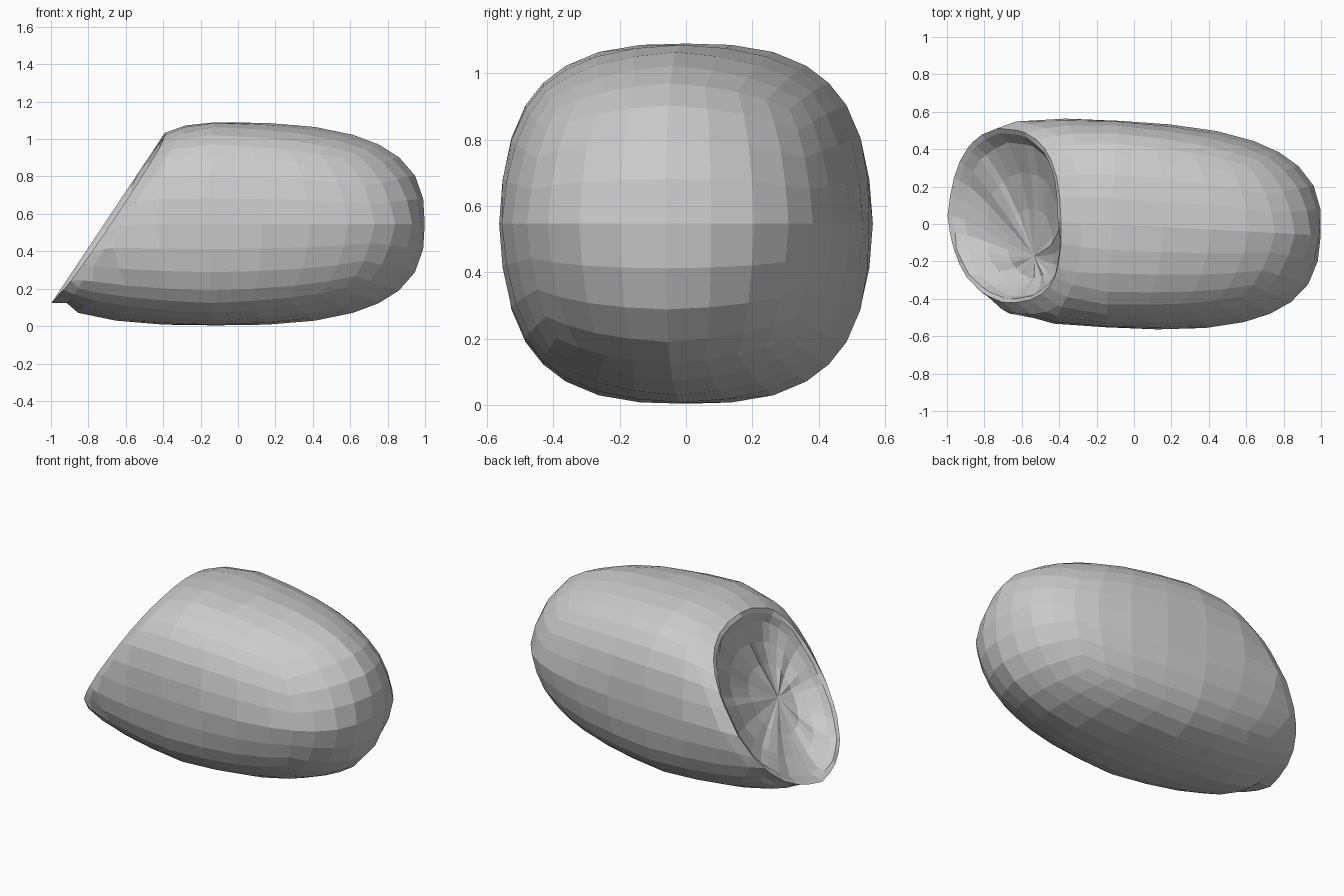
import bpy, bmesh, random
from mathutils import Vector, Matrix

if "Cube" in bpy.data.objects:
    bpy.data.objects.remove(bpy.data.objects["Cube"])

random.seed(3)
HALF = Vector((1.12, 0.553, 0.543))      # half sizes of the uncut pod
CENTRE = Vector((-0.12, 0.0, 0.547))
POWER = 2.8                              # squareness of the pod
LOW = Vector((-1.0, 0.0, 0.12))          # lowest point of the slanted opening
INWARD = Vector((0.832, 0.0, -0.555)).normalized()


def squircle(v):
    r = sum(abs(c) ** POWER for c in v) ** (1 / POWER)
    u = v / r
    soft = 1 - 0.19 * abs(u.x * u.y * u.z)      # rounder corners
    return Vector([c * h * soft for c, h in zip(u, HALF)])


bm = bmesh.new()

# Pod body: gridded cube rounded into a squarish egg, turned slightly
bmesh.ops.create_cube(bm, size=2)
bmesh.ops.subdivide_edges(bm, edges=bm.edges[:], cuts=7, use_grid_fill=True)
yaw = Matrix.Rotation(-0.055, 3, 'Z')
for v in bm.verts:
    v.co = yaw @ squircle(v.co) + CENTRE


def slice_pod(point, clear):
    geom = bm.verts[:] + bm.edges[:] + bm.faces[:]
    bmesh.ops.bisect_plane(bm, geom=geom, plane_co=point, plane_no=INWARD,
                           clear_inner=clear, dist=0.001)


# Slanted opening, with a second cut for the lip
slice_pod(LOW, True)
bmesh.ops.remove_doubles(bm, verts=[v for v in bm.verts if v.is_boundary], dist=0.06)
for v in bm.verts:
    d = (v.co - LOW).dot(INWARD)
    if not v.is_boundary and d < 0.07:
        v.co.x += (0.07 - d) / INWARD.x
slice_pod(LOW + INWARD * 0.07, False)
rim = [e for e in bm.edges if e.is_boundary]

# Round the lip: draw the edge inward, a little more on the front side
for v in bm.verts:
    w = max(0, 1 - (v.co - LOW).dot(INWARD) / 0.15) ** 2
    side = w * max(0, -v.co.y) / 0.5
    v.co = LOW + (v.co - LOW) * (1 - 0.055 * w)
    v.co += INWARD * 0.03 * side + Vector((0, 0.045 * side, 0))

# Hollow: rim rings stepped inward to an off-centre bowl
mouth = Vector((-0.7, 0.0, 0.57))
prev_c, prev_s = mouth, 1.0
for s, depth in [(0.95, 0.01), (0.88, 0.055), (0.66, 0.12), (0.40, 0.17), (0.16, 0.20)]:
    new = bmesh.ops.extrude_edge_only(bm, edges=rim)["geom"]
    verts = [g for g in new if isinstance(g, bmesh.types.BMVert)]
    rim = [g for g in new if isinstance(g, bmesh.types.BMEdge) and g.is_boundary]
    c = mouth + INWARD * depth + Vector((0, -0.22 * (0.95 - s), 0))
    for v in verts:
        v.co = c + (v.co - prev_c) * (s / prev_s)
        v.co += INWARD * random.uniform(-0.012, 0.012) * s
    prev_c, prev_s = c, s
bmesh.ops.pointmerge(bm, verts=verts, merge_co=prev_c)

bmesh.ops.recalc_face_normals(bm, faces=bm.faces[:])
mesh = bpy.data.meshes.new("hollow_pod")
bm.to_mesh(mesh)
bm.free()
bpy.context.collection.objects.link(bpy.data.objects.new("hollow_pod", mesh))
